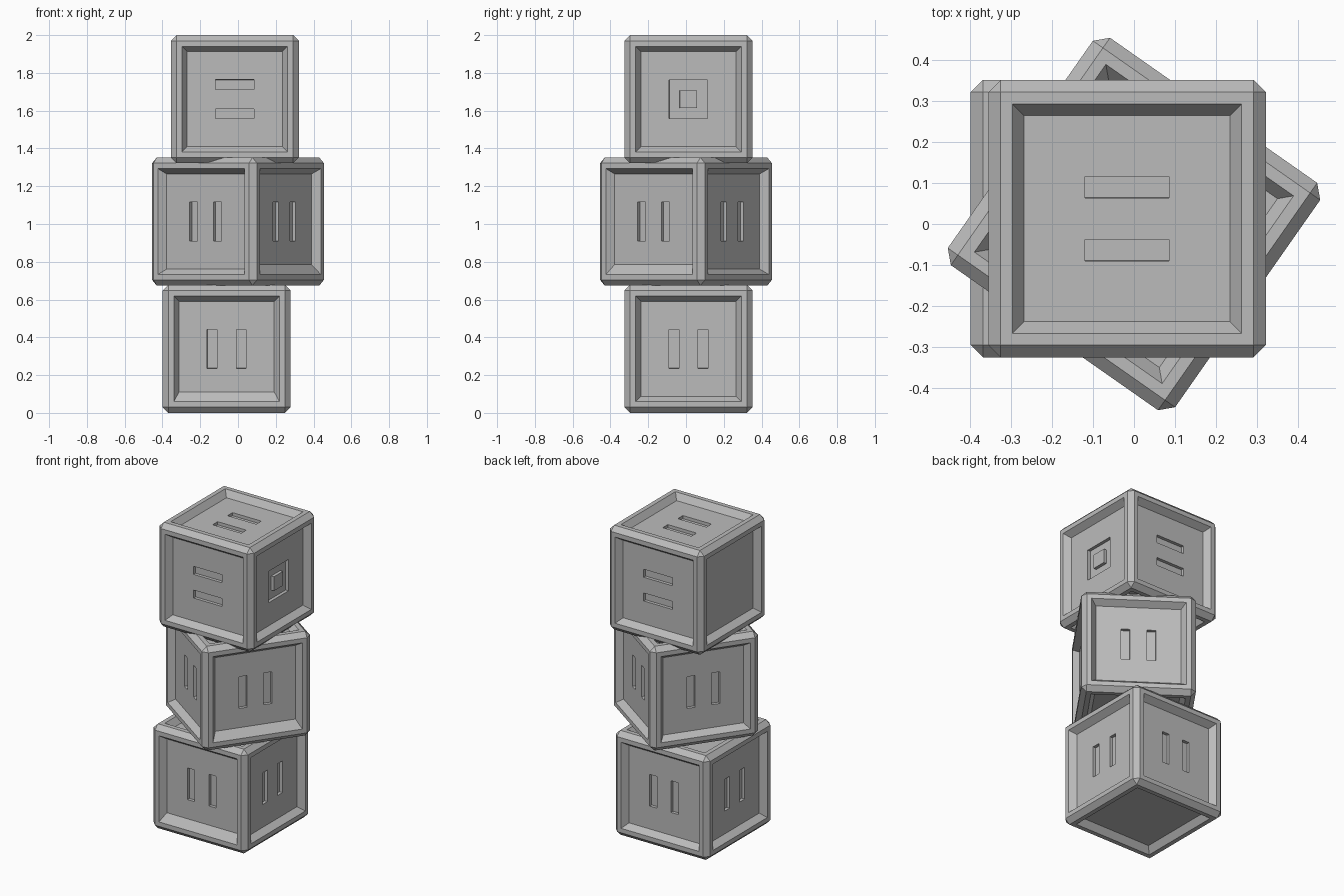
import bpy, bmesh
from math import radians
from mathutils import Vector

if "Cube" in bpy.data.objects:
    bpy.data.objects.remove(bpy.data.objects["Cube"])

HALF = 0.339      # half of a block's side
DEPTH = 0.04      # panel recess
GROOVE = 0.02     # carved mark depth

grey = bpy.data.materials.new("stone grey")
grey.use_nodes = True
grey.diffuse_color = (0.5, 0.5, 0.5, 1)
grey.node_tree.nodes["Principled BSDF"].inputs["Base Color"].default_value = (0.5, 0.5, 0.5, 1)

SIDES = {"front": (0, -1, 0), "right": (1, 0, 0), "back": (0, 1, 0),
         "left": (-1, 0, 0), "top": (0, 0, 1), "bottom": (0, 0, -1)}


def in_bars(u, v):
    return 0.051 < abs(u) < 0.103 and abs(v) < 0.103


# Each mark: cuts across, cuts along, and the rule for what is sunk
MARKS = {
    "upright": ((0.051, 0.103), (0.103,), in_bars),
    "level": ((0.103,), (0.051, 0.103), lambda u, v: in_bars(v, u)),
    "square": ((0.046, 0.102), (0.046, 0.102),
               lambda u, v: 0.046 < max(abs(u), abs(v)) < 0.102),
}


def carve(bm, floor, n, up, mark):
    """Cut the panel floor along the mark's lines and sink the marked faces."""
    across = up.cross(n)
    cuts_u, cuts_v, rule = MARKS[mark]
    faces = [floor]
    for axis, cuts in ((across, cuts_u), (up, cuts_v)):
        for d in [s * c for c in cuts for s in (-1, 1)]:
            geom = set(faces)
            for f in faces:
                geom.update(f.verts)
                geom.update(f.edges)
            res = bmesh.ops.bisect_plane(bm, geom=list(geom), plane_co=axis * d, plane_no=axis)
            faces = [g for g in res["geom"] if isinstance(g, bmesh.types.BMFace)]
    sunk = []
    for f in faces:
        c = f.calc_center_median()
        if rule(c.dot(across), c.dot(up)):
            sunk.append(f)
    bmesh.ops.inset_region(bm, faces=sunk, thickness=0.0005, depth=-GROOVE)


def block(name, location, turn, marks, sill=0.0):
    """Chamfered cube with a framed, recessed panel on every side."""
    bm = bmesh.new()
    bmesh.ops.create_cube(bm, size=2 * HALF)
    bmesh.ops.bevel(bm, geom=bm.edges[:], offset=0.03, segments=1, affect='EDGES')
    for side, normal in SIDES.items():
        n = Vector(normal)
        up = Vector((0, 1, 0)) if n.z else Vector((0, 0, 1))
        bm.normal_update()
        floor = max(bm.faces, key=lambda f: f.calc_center_median().dot(n) + f.normal.dot(n))
        bmesh.ops.inset_region(bm, faces=[floor], thickness=0.041)
        bmesh.ops.inset_region(bm, faces=[floor], thickness=0.04, depth=-DEPTH)
        # Deeper sill under the front panel
        if side == "front":
            for v in floor.verts:
                if v.co.z < 0:
                    v.co.z += sill
        if side in marks:
            carve(bm, floor, n, up, marks[side])
    mesh = bpy.data.meshes.new(name)
    bm.to_mesh(mesh)
    bm.free()
    mesh.materials.append(grey)
    obj = bpy.data.objects.new(name, mesh)
    obj.location = location
    obj.rotation_euler.z = radians(turn)
    bpy.context.collection.objects.link(obj)


around = dict.fromkeys(("front", "right", "back", "left"), "upright")
block("bottom_block", (-0.06, 0.013, HALF), 0, around, sill=0.024)
block("middle_block", (0, 0, 1.013), 55, around, sill=0.024)
block("top_block", (-0.017, 0.013, 2 - HALF), 0,
      {"front": "level", "back": "level", "top": "level", "right": "square"})
